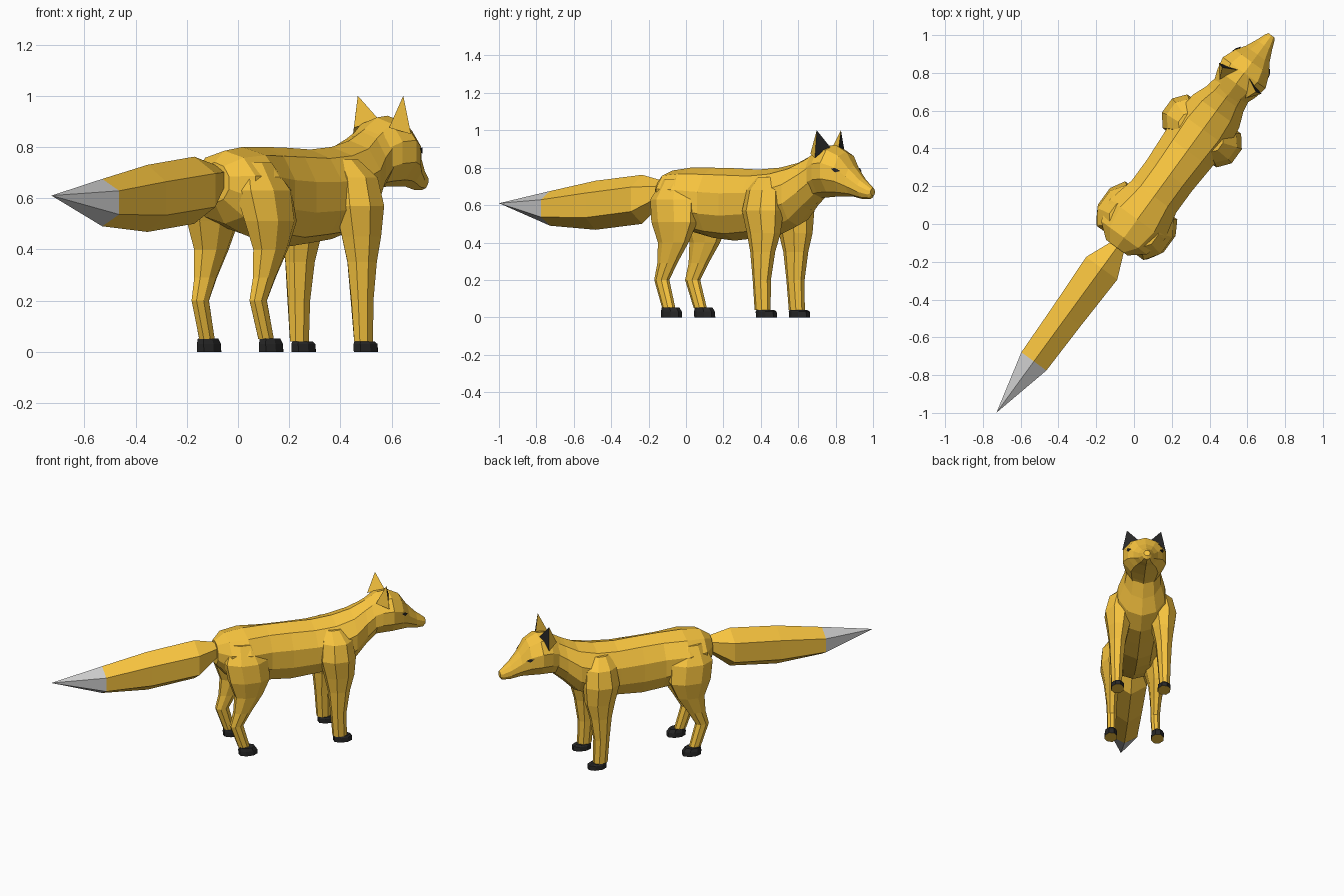
import bpy, bmesh, math
from mathutils import Matrix, Vector

if "Cube" in bpy.data.objects:
    bpy.data.objects.remove(bpy.data.objects["Cube"])

# Local frame: u = forward, r = right side, z = up; turned onto the diagonal
TURN = Matrix(((0.589, 0.808, 0), (0.808, -0.589, 0), (0, 0, 1)))


def material(name, color):
    m = bpy.data.materials.new(name)
    m.diffuse_color = (*color, 1)
    m.use_nodes = True
    m.node_tree.nodes["Principled BSDF"].inputs["Base Color"].default_value = m.diffuse_color
    return m


ORANGE = material("orange_fur", (0.95, 0.56, 0.05))
BLACK = material("black_fur", (0.02, 0.02, 0.02))


def make(name, points, faces, mats=(ORANGE,), slots=None):
    bm = bmesh.new()
    vs = [bm.verts.new(TURN @ Vector(p)) for p in points]
    for i, f in enumerate(faces):
        face = bm.faces.new([vs[k] for k in f])
        face.material_index = slots[i] if slots else 0
    bmesh.ops.recalc_face_normals(bm, faces=bm.faces)
    me = bpy.data.meshes.new(name)
    bm.to_mesh(me)
    bm.free()
    for m in mats:
        me.materials.append(m)
    ob = bpy.data.objects.new(name, me)
    bpy.context.collection.objects.link(ob)
    return ob


def loft(name, rings, mats=(ORANGE,), slots=None, end_slot=0):
    n = len(rings[0])
    pts = [p for ring in rings for p in ring]
    faces, idx = [], []
    for i in range(len(rings) - 1):
        for k in range(n):
            j = (k + 1) % n
            faces.append((i * n + k, i * n + j, (i + 1) * n + j, (i + 1) * n + k))
            idx.append(slots[i] if slots else 0)
    faces += [tuple(range(n)), tuple(range(len(pts) - n, len(pts)))]
    idx += [0, end_slot]
    return make(name, pts, faces, mats, idx)


def upright_ring(u, top, bottom, w, n):
    # Cross-section facing forward, with a ridge vertex on top
    c, h = (top + bottom) / 2, (top - bottom) / 2
    widest = max(math.sin(math.tau * k / n) for k in range(n))
    return [(u, w * math.sin(math.tau * k / n) / widest,
             c + h * math.cos(math.tau * k / n)) for k in range(n)]


def flat_ring(z, u, r, a, b, side, n=8):
    # Horizontal cross-section of a leg
    return [(u + 1.04 * a * math.cos(math.tau * (k + .5) / n),
             side * (r + 1.04 * b * math.sin(math.tau * (k + .5) / n)), z)
            for k in range(n)]


# Torso and neck: u, top, bottom, half width
torso = [(-.155, .74, .58, .07), (-.09, .785, .50, .15), (.03, .80, .46, .18),
         (.18, .80, .425, .145), (.32, .797, .41, .145), (.48, .79, .425, .155),
         (.62, .80, .44, .165), (.74, .825, .49, .15), (.82, .86, .57, .118),
         (.90, .90, .64, .105)]
loft("torso", [upright_ring(*t, 10) for t in torso])

# Head with tapering snout
head = [(.84, .87, .63, .095), (.92, .915, .64, .125), (.99, .922, .645, .14),
        (1.06, .885, .645, .112), (1.11, .81, .645, .078), (1.17, .745, .632, .05),
        (1.22, .705, .632, .03), (1.236, .69, .65, .02)]
loft("head", [upright_ring(*t, 10) for t in head])

# Tail: six-sided, with a pale pointed end
tail = [(-.13, .725, .63, .035), (-.29, .762, .50, .102), (-.60, .73, .468, .09),
        (-.90, .675, .49, .082)]
loft("tail", [upright_ring(*t, 6) for t in tail])
ring = upright_ring(*tail[-1], 6)
make("tail_tip", ring + [(-1.237, 0, .61)],
     [(k, (k + 1) % 6, 6) for k in range(6)] + [tuple(range(6))], mats=())

# Legs: z, u, r, half length, half width
hind = [(.74, 0, .08, .08, .06), (.63, .01, .115, .14, .095),
        (.51, .025, .14, .135, .078), (.40, .02, .143, .09, .052),
        (.29, -.02, .142, .058, .036), (.20, -.058, .14, .043, .03),
        (.05, -.01, .143, .037, .028)]
front = [(.75, .60, .08, .06, .05), (.68, .61, .12, .10, .085),
         (.57, .61, .14, .115, .092), (.45, .62, .145, .095, .07),
         (.35, .617, .15, .07, .053), (.20, .613, .153, .05, .042),
         (.04, .62, .155, .045, .034)]

for side, label in ((1, "right"), (-1, "left")):
    for kind, rows, fu, fz in (("hind", hind, .013, .052), ("front", front, .64, .04)):
        loft(f"{kind}_leg_{label}", [flat_ring(*t, side) for t in rows])
        # Black paw with an orange sole
        paw = [(fz, fu - .006, .15, .05, .036), (.03, fu, .15, .06, .041),
               (0, fu + .002, .15, .06, .041)]
        loft(f"{kind}_paw_{label}", [flat_ring(*t, side) for t in paw],
             (BLACK, ORANGE), end_slot=1)

    # Ear: orange back, black hollow front
    ear = [(.955, .14, .85), (.985, .035, .905), (.885, .085, .875),
           (.945, .11, 1.0), (.965, .09, .885)]
    make(f"ear_{label}", [(u, side * r, z) for u, r, z in ear],
         [(0, 2, 3), (2, 1, 3), (0, 4, 3), (4, 1, 3), (0, 2, 1, 4)],
         (ORANGE, BLACK), [0, 0, 1, 1, 0])

    # Eye: small dark diamond on the side of the face
    eye = [(1.045, .12, .795), (1.068, .113, .799), (1.092, .096, .782),
           (1.068, .113, .775), (1.06, .09, .785)]
    make(f"eye_{label}", [(u, side * r, z) for u, r, z in eye],
         [(0, 1, 2, 3), (0, 1, 4), (1, 2, 4), (2, 3, 4), (3, 0, 4)], (BLACK,))
